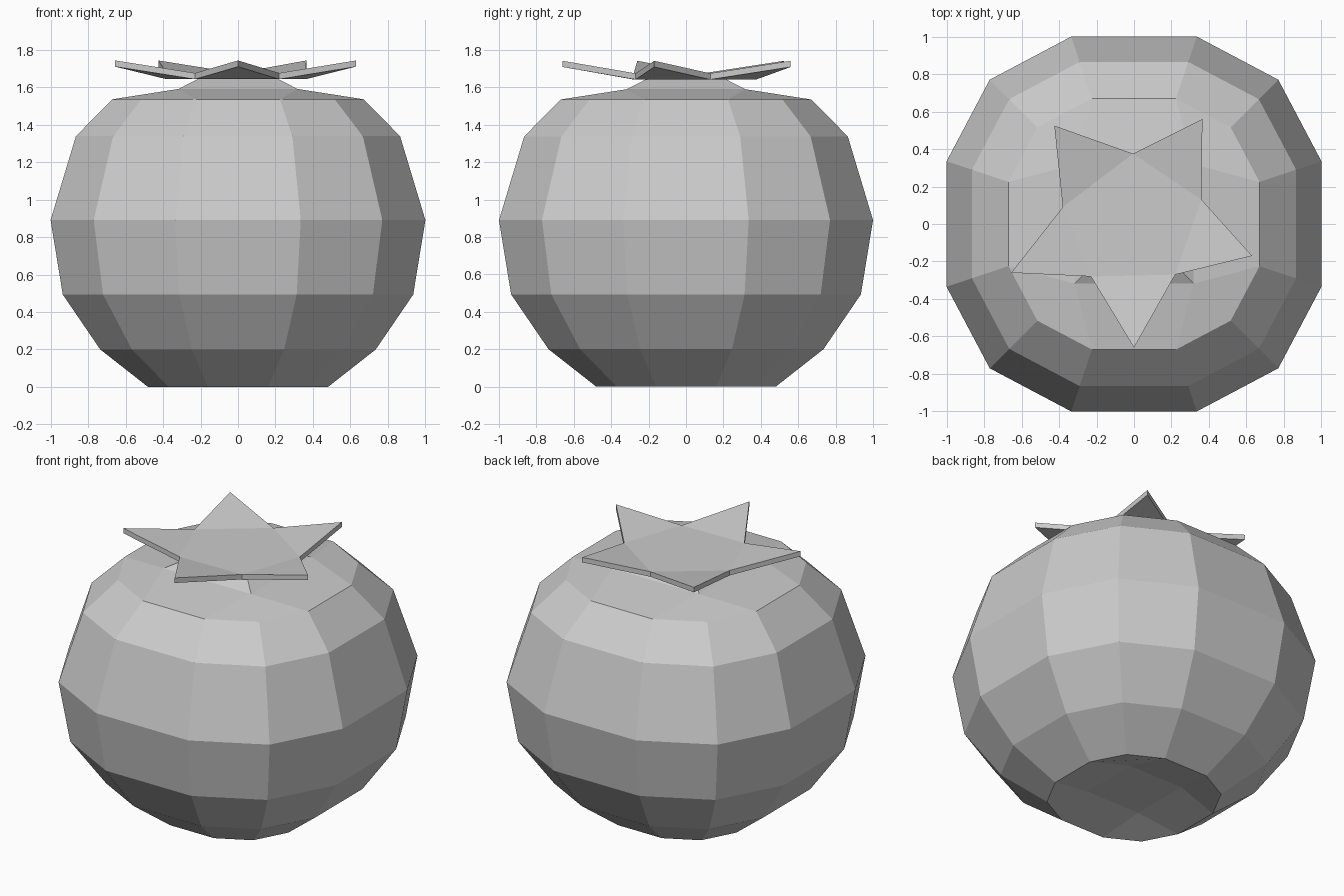
import bpy, bmesh

if "Cube" in bpy.data.objects:
    bpy.data.objects.remove(bpy.data.objects["Cube"])


def finish(name, bm):
    bmesh.ops.recalc_face_normals(bm, faces=bm.faces)
    me = bpy.data.meshes.new(name)
    bm.to_mesh(me)
    bm.free()
    ob = bpy.data.objects.new(name, me)
    bpy.context.collection.objects.link(ob)
    return ob


def rotate4(points):
    """Repeat 2D points around the four quarter turns."""
    out = []
    for _ in range(4):
        out += points
        points = [(-y, x) for x, y in points]
    return out


def ring(bm, pts, z):
    return [bm.verts.new((x, y, z)) for x, y in pts]


def bridge(bm, a, b):
    n = len(a)
    for i in range(n):
        j = (i + 1) % n
        bm.faces.new((a[i], a[j], b[j], b[i]))


def cap(bm, outer, half, z):
    """Close a 12-point ring down to a small square, three-by-three grid style."""
    sq = ring(bm, rotate4([(half, half)]), z)
    for i in range(4):
        a, c, b, nxt = (outer[(3 * i + k) % 12] for k in range(4))
        bm.faces.new((a, c, b, sq[i]))
        bm.faces.new((b, nxt, sq[(i + 1) % 4], sq[i]))
    return sq


# Fruit body: rounded twelve-sided rings (half width, height)
bm = bmesh.new()
profile = [(0.48, 0), (0.735, 0.2), (0.935, 0.493), (1.0, 0.89),
           (0.865, 1.338), (0.67, 1.535)]
rings = []
for a, z in profile:
    quarter = [(a, 0.335 * a), (0.77 * a, 0.77 * a), (0.335 * a, a)]
    rings.append(ring(bm, rotate4(quarter), z))
for lo, hi in zip(rings, rings[1:]):
    bridge(bm, lo, hi)
# Recessed underside
bm.faces.new(cap(bm, rings[0], 0.2, 0.06))
# Top with a short tapered stub under the leaf
shoulder = cap(bm, rings[-1], 0.318, 1.59)
stub = ring(bm, rotate4([(0.19, 0.19)]), 1.655)
bridge(bm, shoulder, stub)
bm.faces.new(stub)
finish("fruit_body", bm)

# Star leaf: flat five-sided centre with raised tips
tips = [(0, -0.66), (0.63, -0.17), (0.365, 0.56), (-0.425, 0.525), (-0.655, -0.26)]
notches = [(0.22, -0.27), (0.36, 0.13), (-0.005, 0.375), (-0.38, 0.09), (-0.23, -0.28)]
bm = bmesh.new()
layers = []
for dz in (0, -0.033):
    t, n = ring(bm, tips, 1.742 + dz), ring(bm, notches, 1.675 + dz)
    bm.faces.new(n)
    for i in range(5):
        bm.faces.new((n[i - 1], t[i], n[i]))
    layers.append([v for pair in zip(t, n) for v in pair])
bridge(bm, *layers)
finish("star_leaf", bm)
